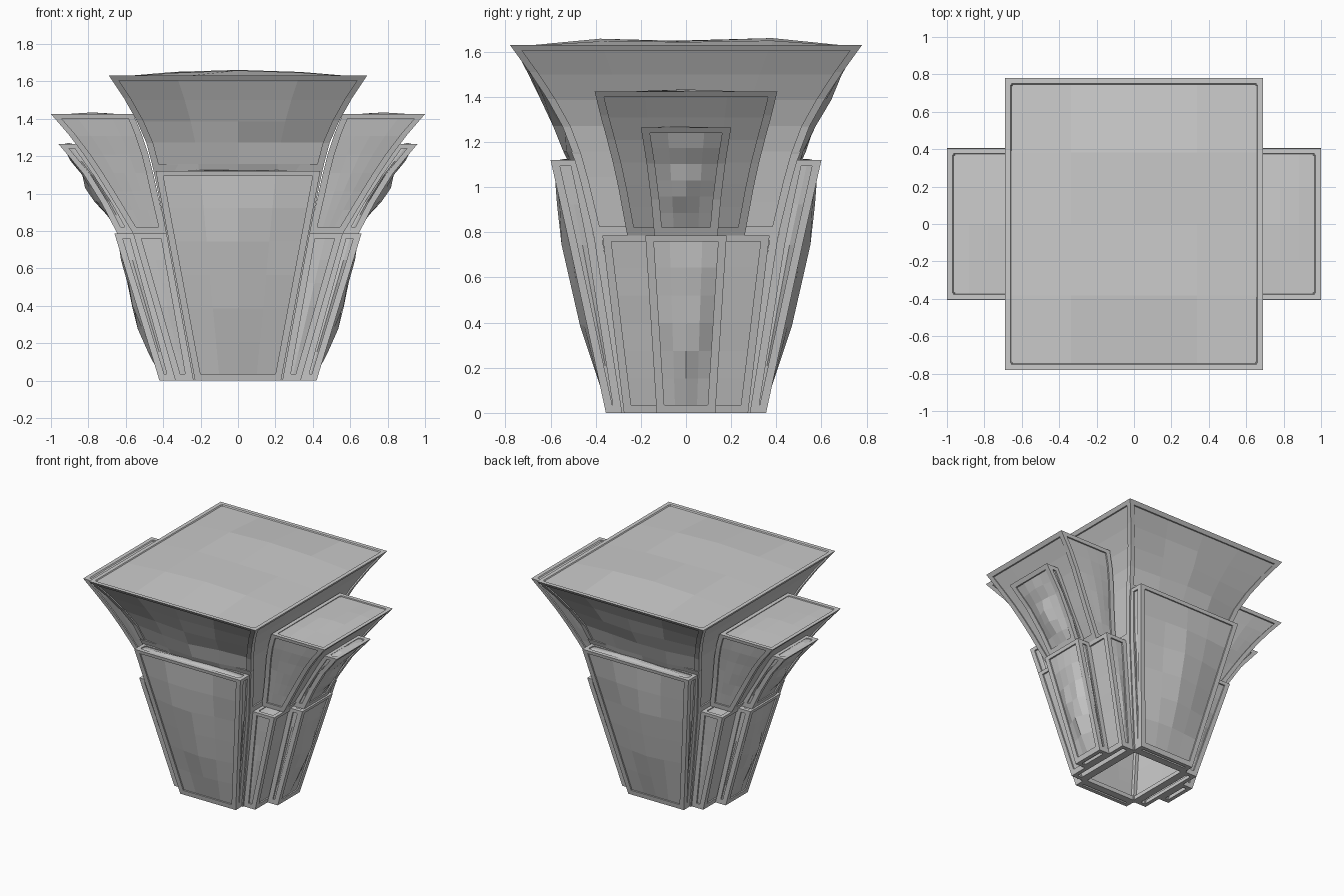
import bpy, bmesh, math, random

if "Cube" in bpy.data.objects:
    bpy.data.objects.remove(bpy.data.objects["Cube"])
random.seed(4)
W = 0.036      # frame bar width


def lerp_station(st, z):
    for a, b in zip(st, st[1:]):
        if z <= b[0] + 1e-6:
            t = (z - a[0]) / (b[0] - a[0])
            return [p + (q - p) * t for p, q in zip(a, b)]
    return list(st[-1])


def corners(s, inset=0.0):
    z, x0, x1, y0, y1 = s
    i = inset
    return [(x0 + i, y0 + i, z), (x1 - i, y0 + i, z), (x1 - i, y1 - i, z), (x0 + i, y1 - i, z)]


def loft(bm, rings):
    vs = [[bm.verts.new(p) for p in r] for r in rings]
    n = len(vs[0])
    for a, b in zip(vs, vs[1:]):
        for i in range(n):
            bm.faces.new((a[i], a[(i + 1) % n], b[(i + 1) % n], b[i]))
    return vs


def finish(bm, name, mirror, normals):
    if normals:
        bmesh.ops.recalc_face_normals(bm, faces=bm.faces)
    me = bpy.data.meshes.new(name)
    bm.to_mesh(me)
    bm.free()
    ob = bpy.data.objects.new(name, me)
    bpy.context.collection.objects.link(ob)
    if mirror:
        m = ob.modifiers.new("mirror", 'MIRROR')
        m.use_axis = (mirror == 'X', mirror == 'Y', False)
        m.use_mirror_merge = False
    return ob


def grid(bm, fn, nu, nv):
    v = [[bm.verts.new(fn(i / nu, j / nv)) for i in range(nu + 1)] for j in range(nv + 1)]
    for j in range(nv):
        for i in range(nu):
            bm.faces.new((v[j][i], v[j][i + 1], v[j + 1][i + 1], v[j + 1][i]))


def dome(u, v):
    if min(u, v) < 0.01 or max(u, v) > 0.99:
        return 0
    return math.sin(math.pi * u) * math.sin(math.pi * v) * random.uniform(0.5, 1.3)


def tier(name, st, mirror=None, skip=(), bulged=(), rows=6, crown=0.015):
    """Flared box: corner bars, top and bottom rims, bulged panes."""
    z0, z1 = st[0][0], st[-1][0]
    R = [lerp_station(st, z0 + (z1 - z0) * j / rows) for j in range(rows + 1)]
    bm = bmesh.new()
    # corner bars
    for k, (sx, sy) in enumerate(((1, 1), (-1, 1), (-1, -1), (1, -1))):
        rings = []
        for s in R:
            x, y, z = corners(s)[k]
            rings.append([(x, y, z), (x + sx * W, y, z), (x + sx * W, y + sy * W, z), (x, y + sy * W, z)])
        vs = loft(bm, rings)
        bm.faces.new(vs[0])
        bm.faces.new(vs[-1])
    # rims
    for za, zb in ((z0, z0 + W), (z1 - W * 0.7, z1)):
        a, b = lerp_station(R, za), lerp_station(R, zb)
        i = W * 0.8
        loft(bm, [corners(a), corners(b), corners(b, i), corners(a, i), corners(a)])
    bmesh.ops.remove_doubles(bm, verts=bm.verts, dist=1e-5)
    finish(bm, name + "_frame", mirror, True)

    # panes, set back between the bars
    bm = bmesh.new()
    za, zb = z0 + W * 0.8, z1 - W * 0.5
    for k, (nx, ny) in enumerate(((0, -1), (1, 0), (0, 1), (-1, 0))):
        if k in skip:
            continue
        m = R[rows // 2]
        width = m[2] - m[1] if k % 2 == 0 else m[4] - m[3]
        bulge = 0.042 if k in bulged else 0.008

        def side(u, v):
            c = corners(lerp_station(R, za + (zb - za) * v))
            p, q = c[k], c[(k + 1) % 4]
            L = math.hypot(q[0] - p[0], q[1] - p[1])
            e = min(W * 0.95, L * 0.42) / L
            t = e + (1 - 2 * e) * u
            d = bulge * dome(u, v) - 0.011
            return (p[0] + (q[0] - p[0]) * t + nx * d, p[1] + (q[1] - p[1]) * t + ny * d, p[2])
        grid(bm, side, 4 if width > 0.2 else 2, rows)
    top = R[-1]

    def lid(u, v):
        i = W * 0.5
        return (top[1] + i + (top[2] - top[1] - 2 * i) * u,
                top[3] + i + (top[4] - top[3] - 2 * i) * v,
                z1 - 0.008 + crown * dome(u, v))
    grid(bm, lid, 4, 4)
    finish(bm, name + "_panes", mirror, False)


def sym(z, hx, hy):
    return (z, -hx, hx, -hy, hy)


def wing(z, x0, x1, hy):
    return (z, x0, x1, -hy, hy)


# central core
tier("core_lower", [sym(0, .24, .285), sym(.79, .385, .41)])
tier("core_upper", [sym(.79, .385, .41), sym(1.12, .45, .49), sym(1.29, .495, .555),
                    sym(1.45, .57, .65), sym(1.63, .69, .78)], bulged=(0, 2), rows=7, crown=0.045)

# cross bar above the front and back slabs
bm = bmesh.new()
for z, x, y in ((1.11, .445, .49), (1.155, .46, .508)):
    for px, py in ((-x, .035 - y), (x, .035 - y), (x, -y), (-x, -y)):
        bm.verts.new((px, py, z))
bmesh.ops.convex_hull(bm, input=bm.verts)
finish(bm, "core_cross_bar", 'Y', True)

# front and back slabs
tier("front_slab", [(0, -.23, .23, -.355, -.283), (.785, -.377, .377, -.525, -.408),
                    (1.12, -.44, .44, -.60, -.48)], 'Y', (2,), (0,))

# side wings, lower row
tier("lower_wing_wide", [wing(0, .24, .335, .275), wing(.785, .38, .56, .37)], 'X', (3,))
tier("lower_wing_narrow", [wing(0, .335, .42, .13), wing(.785, .55, .66, .18)], 'X', (3,), (1,))

# side wings, upper row
tier("upper_wing_wide", [wing(.785, .38, .56, .26), wing(1.0, .43, .69, .30), wing(1.16, .465, .79, .335),
                         wing(1.28, .50, .875, .37), wing(1.425, .56, 1.0, .405)], 'X', (3,))
tier("upper_wing_narrow", [wing(.785, .55, .645, .14), wing(.95, .64, .73, .155), wing(1.11, .745, .83, .175),
                           wing(1.265, .855, .96, .20)], 'X', (3,), (1,))
